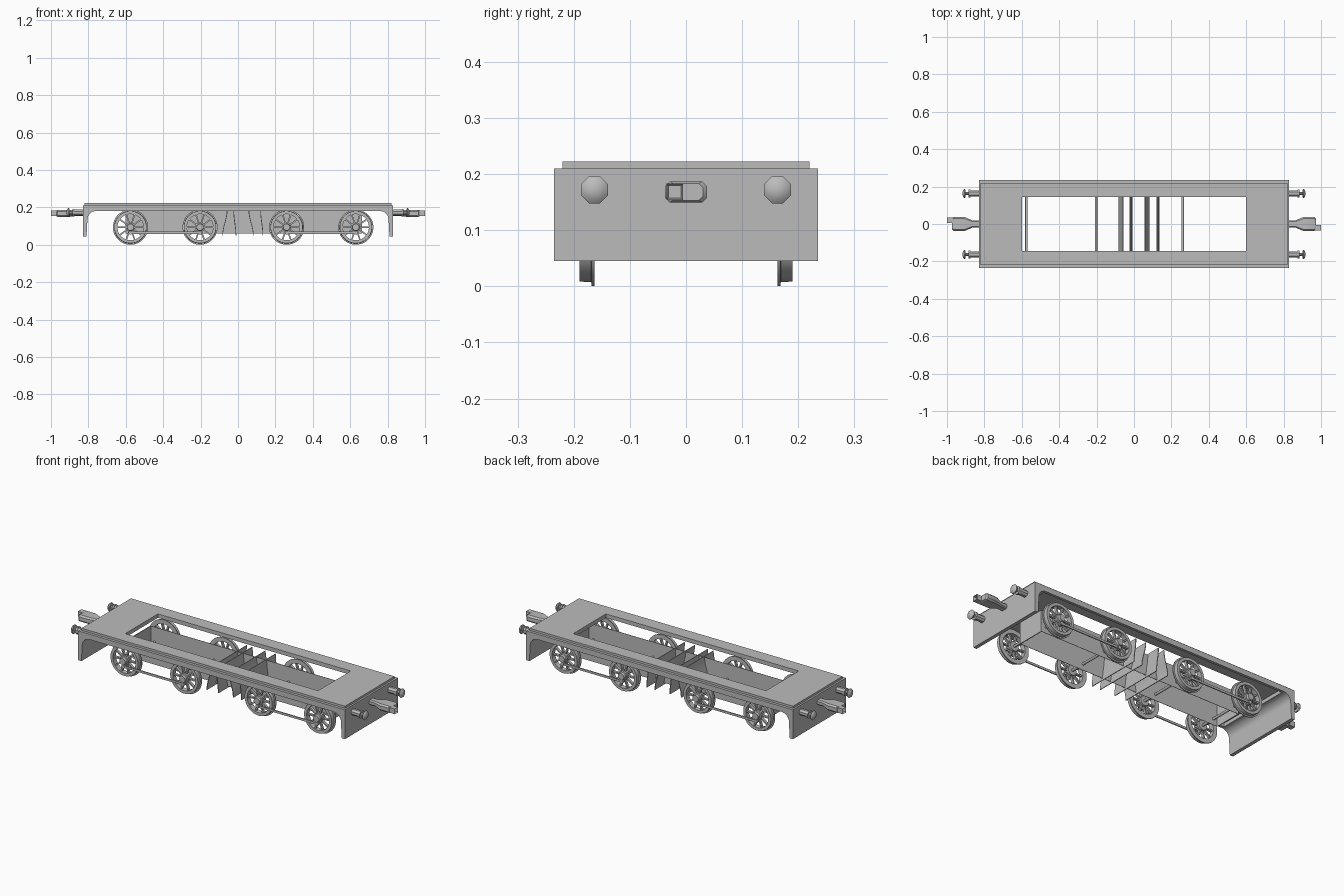
import bpy, bmesh, math
from mathutils import Matrix, Vector

if "Cube" in bpy.data.objects:
    bpy.data.objects.remove(bpy.data.objects["Cube"])

grey = bpy.data.materials.new("plain_grey")
grey.diffuse_color = (0.5, 0.5, 0.5, 1)
grey.use_nodes = True
grey.node_tree.nodes["Principled BSDF"].inputs["Base Color"].default_value = grey.diffuse_color


def finish(bm, name, smooth=True):
    bmesh.ops.recalc_face_normals(bm, faces=bm.faces)
    me = bpy.data.meshes.new(name)
    bm.to_mesh(me)
    bm.free()
    me.materials.append(grey)
    ob = bpy.data.objects.new(name, me)
    bpy.context.collection.objects.link(ob)
    if smooth:
        bpy.ops.object.select_all(action='DESELECT')
        ob.select_set(True)
        bpy.context.view_layer.objects.active = ob
        bpy.ops.object.shade_smooth_by_angle(angle=math.radians(35))
    return ob


def box(bm, x0, x1, y0, y1, z0, z1, turn=Matrix()):
    m = Matrix.Translation(((x0 + x1) / 2, (y0 + y1) / 2, (z0 + z1) / 2)) @ \
        Matrix.Diagonal((x1 - x0, y1 - y0, z1 - z0, 1))
    bmesh.ops.create_cube(bm, size=1, matrix=turn @ m)


def prism(bm, pts, vec):
    f = bm.faces.new([bm.verts.new(p) for p in pts])
    r = bmesh.ops.extrude_face_region(bm, geom=[f], use_keep_orig=True)
    bmesh.ops.translate(bm, vec=vec, verts=[v for v in r['geom'] if isinstance(v, bmesh.types.BMVert)])


def lathe(bm, prof, n, axis='Y', centre=(0, 0, 0), closed=False):
    """Revolve (distance along axis, radius) points."""
    rings = []
    for t, r in prof:
        ring = []
        for i in range(n):
            a = 2 * math.pi * (i + .5) / n
            c, s = r * math.cos(a), r * math.sin(a)
            ring.append(bm.verts.new(Vector(centre) + Vector((c, t, s) if axis == 'Y' else (t, c, s))))
        rings.append(ring)
    pairs = list(zip(rings, rings[1:])) + ([(rings[-1], rings[0])] if closed else [])
    for a, b in pairs:
        for i in range(n):
            j = (i + 1) % n
            bm.faces.new((a[i], a[j], b[j], b[i]))
    if not closed:
        bm.faces.new(rings[0])
        bm.faces.new(rings[-1])


def framed_slab(bm, X, Y, x, y, z0, z1):
    """Rectangular slab with a rectangular opening."""
    loops = [[bm.verts.new((sx * a, sy * b, z)) for sx, sy in ((-1, -1), (1, -1), (1, 1), (-1, 1))]
             for a, b, z in ((X, Y, z0), (X, Y, z1), (x, y, z1), (x, y, z0))]
    for k in range(4):
        a, b = loops[k], loops[(k + 1) % 4]
        for i in range(4):
            j = (i + 1) % 4
            bm.faces.new((a[i], a[j], b[j], b[i]))


# deck: lower slab and the slightly smaller top plate
for name, X, Y, z0, z1 in (("deck_slab", .83, .235, .2, .21), ("deck_top", .82, .22, .21, .222)):
    bm = bmesh.new()
    framed_slab(bm, X, Y, .6, .145, z0, z1)
    finish(bm, name, False)

# side beams along both edges
for s in (-1, 1):
    bm = bmesh.new()
    box(bm, -.8, .8, min(s * .22, s * .235), max(s * .22, s * .235), .18, .2)
    finish(bm, "side_beam", False)

# end panels with a rounded inner corner below the deck
for s in (-1, 1):
    arc = [(.76 + .045 * math.sin(a), .135 + .045 * math.cos(a))
           for a in [i * math.pi / 16 for i in range(9)]]
    pts = [(.83, .2), (.76, .2)] + arc + [(.81, .045), (.83, .045)]
    bm = bmesh.new()
    prism(bm, [(s * x, -.235, z) for x, z in pts], (0, .47, 0))
    finish(bm, "end_panel")

# inner frame: two long plates and the plates closing the ends
bm = bmesh.new()
for s in (-1, 1):
    box(bm, -.6, .66, s * .08 - .001, s * .08 + .001, .06, .18)
for x in (-.6, .66):
    box(bm, x - .002, x + .002, -.08, .08, .06, .18)
finish(bm, "inner_frame", False)

# curved cross plates in the middle
for x, bend in ((-.07, -.012), (-.017, .006), (.07, .012), (.127, .006)):
    bm = bmesh.new()
    zs = [.05 + .135 * i / 8 for i in range(9)]
    mid = [(x + bend * math.cos(math.pi * i / 8), z) for i, z in enumerate(zs)]
    pts = [(a - .002, z) for a, z in mid] + [(a + .002, z) for a, z in reversed(mid)]
    prism(bm, [(a, -.16, z) for a, z in pts], (0, .32, 0))
    finish(bm, "cross_plate")

# spoked wheels and axles
wheel_x = (-.575, -.203, .26, .63)
bm = bmesh.new()
lathe(bm, [(.163, .094), (.168, .094), (.169, .087), (.19, .086), (.19, .07), (.163, .07)], 32, closed=True)
lathe(bm, [(.16, .026), (.192, .026), (.194, .02), (.207, .018)], 16)
for i in range(10):
    box(bm, -.004, .004, .17, .184, .02, .073, Matrix.Rotation(math.pi * (i + .5) / 5, 4, 'Y'))
lathe(bm, [(.18, .01), (.203, .01)], 10, centre=(0, 0, -.03))
wheel = finish(bm, "wheel")
wheel.location = (wheel_x[0], 0, .094)
for x in wheel_x:
    for turn in (0, math.pi):
        if x == wheel_x[0] and turn == 0:
            continue
        w = wheel.copy()
        bpy.context.collection.objects.link(w)
        w.location = (x, 0, .094)
        w.rotation_euler.z = turn
    bm = bmesh.new()
    lathe(bm, [(-.165, .007), (.165, .007)], 12, centre=(x, 0, .094))
    finish(bm, "axle")

# rods joining the wheels in pairs
for a, b in (wheel_x[:2], wheel_x[2:]):
    for s in (-1, 1):
        bm = bmesh.new()
        box(bm, a, b, s * .197 - .003, s * .197 + .003, .058, .07)
        finish(bm, "coupling_rod", False)

# buffers
for sx in (-1, 1):
    for sy in (-1, 1):
        bm = bmesh.new()
        prof = [(.825, .018), (.875, .018), (.875, .022), (.885, .022), (.885, .01),
                (.9, .01), (.901, .024), (.907, .026), (.914, .018), (.917, .006)]
        lathe(bm, [(sx * t, r) for t, r in prof], 8, 'X', (0, sy * .163, .172))
        finish(bm, "buffer")

# couplers: shank flaring to a head with an offset square jaw
for s in (-1, 1):
    bm = bmesh.new()
    sections = ((.825, .02, .014), (.865, .02, .014), (.905, .037, .019), (.965, .037, .019), (.972, .03, .015))
    rings = []
    for x, hy, hz in sections:
        c = hz * .45
        shape = ((hy, hz - c), (hy - c, hz), (c - hy, hz), (-hy, hz - c),
                 (-hy, c - hz), (c - hy, -hz), (hy - c, -hz), (hy, c - hz))
        rings.append([bm.verts.new((s * x, y, .168 + z)) for y, z in shape])
    for a, b in zip(rings, rings[1:]):
        for i in range(8):
            j = (i + 1) % 8
            bm.faces.new((a[i], a[j], b[j], b[i]))
    bm.faces.new(rings[0])
    bm.faces.new(rings[-1])
    finish(bm, "coupler")
    bm = bmesh.new()
    box(bm, min(s * .96, s), max(s * .96, s), -s * .02 - .015, -s * .02 + .015, .154, .183)
    end = [f for f in bm.faces if f.calc_center_median().x * s > .99]
    bmesh.ops.inset_region(bm, faces=end, thickness=.005)
    bmesh.ops.translate(bm, vec=(-s * .02, 0, 0), verts=end[0].verts)
    finish(bm, "coupler_jaw", False)
